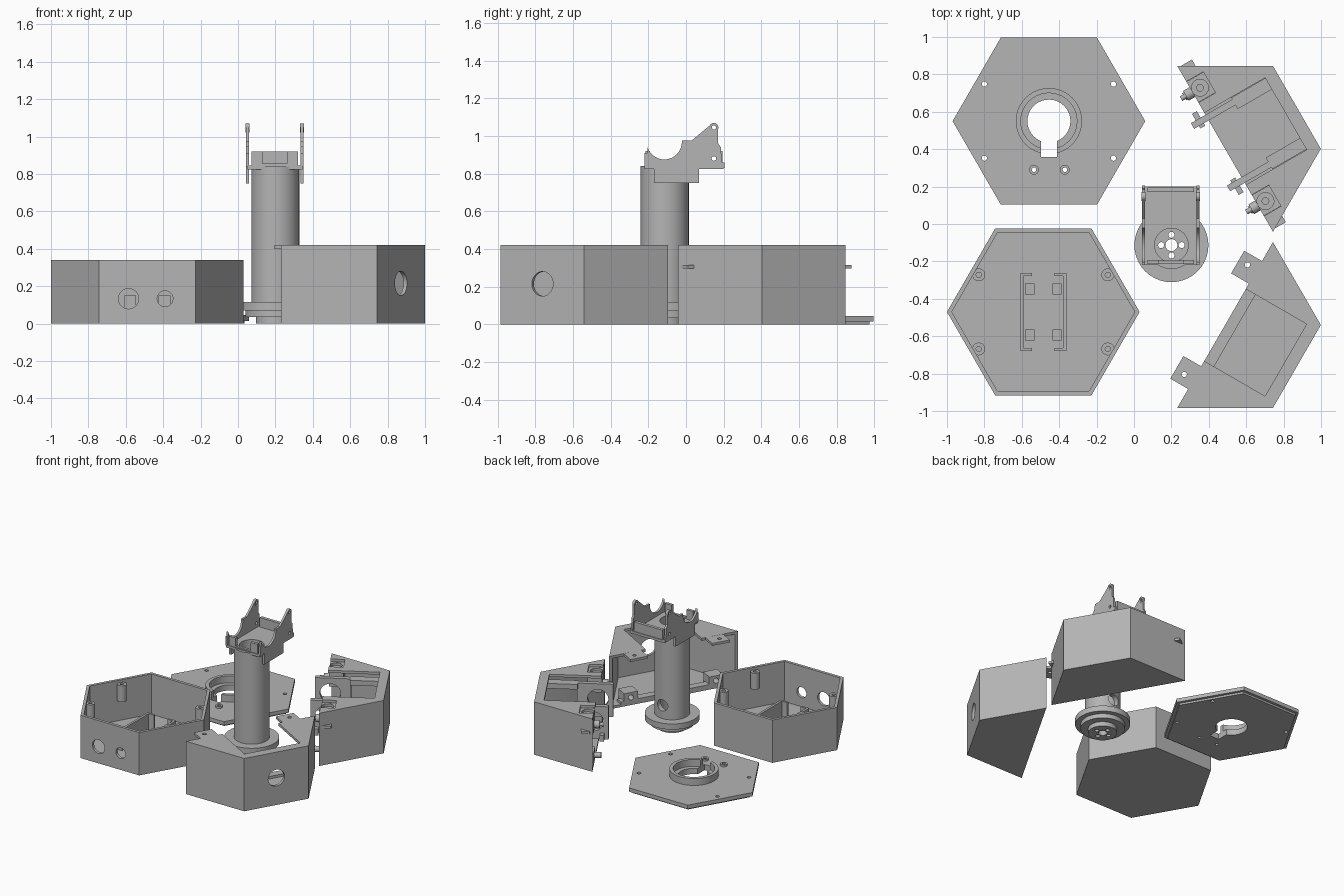
import bpy, bmesh, math
from mathutils import Matrix, Vector

if "Cube" in bpy.data.objects:
    bpy.data.objects.remove(bpy.data.objects["Cube"])

GREY = bpy.data.materials.new("plain_grey")
GREY.diffuse_color = (0.46, 0.46, 0.46, 1)
GREY.use_nodes = True
GREY.node_tree.nodes["Principled BSDF"].inputs["Base Color"].default_value = GREY.diffuse_color
ID = Matrix.Identity(4)


def prism(name, pts, z0, z1, m=ID):
    """Extrude a flat outline from z0 to z1."""
    bm = bmesh.new()
    face = bm.faces.new([bm.verts.new((p[0], p[1], z0)) for p in pts])
    new = bmesh.ops.extrude_face_region(bm, geom=[face])["geom"]
    bmesh.ops.translate(bm, vec=(0, 0, z1 - z0),
                        verts=[v for v in new if isinstance(v, bmesh.types.BMVert)])
    bmesh.ops.recalc_face_normals(bm, faces=bm.faces)
    bmesh.ops.transform(bm, matrix=m, verts=bm.verts)
    me = bpy.data.meshes.new(name)
    bm.to_mesh(me)
    bm.free()
    me.materials.append(GREY)
    ob = bpy.data.objects.new(name, me)
    bpy.context.collection.objects.link(ob)
    return ob


def ngon(r, n=40, cx=0, cy=0, a0=0.0):
    return [(cx + r * math.cos(a0 + math.tau * i / n), cy + r * math.sin(a0 + math.tau * i / n)) for i in range(n)]


def rect(x0, x1, y0, y1):
    return [(x0, y0), (x1, y0), (x1, y1), (x0, y1)]


def box(name, x0, x1, y0, y1, z0, z1, m=ID):
    return prism(name, rect(x0, x1, y0, y1), z0, z1, m)


def cyl(name, x, y, r, z0, z1, m=ID):
    return prism(name, ngon(r, 40, x, y), z0, z1, m)


def rod(name, start, axis, r, length, m=ID):
    """Cylinder along any axis."""
    q = Vector(axis).to_track_quat('Z', 'Y').to_matrix().to_4x4()
    return prism(name, ngon(r, 40), 0, length, m @ Matrix.Translation(start) @ q)


def boolean(ob, others, op='DIFFERENCE'):
    bpy.context.view_layer.objects.active = ob
    for c in others:
        mod = ob.modifiers.new("cut", 'BOOLEAN')
        mod.operation, mod.object, mod.solver = op, c, 'EXACT'
        bpy.ops.object.modifier_apply(modifier=mod.name)
        bpy.data.objects.remove(c)
    return ob


def ring(name, x, y, r, hole, z0, z1, m=ID):
    return boolean(cyl(name, x, y, r, z0, z1, m), [cyl("c", x, y, hole, z0 - .01, z1 + .01, m)])


# --- Lid: hexagonal plate with lip, collar, slot and screw holes
LX, LY = -.455, .55
lid = prism("lid_plate", ngon(.515, 6, LX, LY), .015, .045)
lip = prism("lid_lip", ngon(.49, 6, LX, LY), 0, .016)
collar = ring("lid_collar", LX, LY, .177, .15, .044, .1)
for part in (lid, lip):
    boolean(part, [cyl("c", LX, LY, .115, -.1, .2)])
    boolean(part, [cyl("c", LX + sx * .345, LY + sy * .198, .014, -.1, .2)
                   for sx in (-1, 1) for sy in (-1, 1)])
    boolean(part, [cyl("c", x, .29, .012, -.1, .2) for x in (-.535, -.37)])
for part in (lid, lip, collar):
    boolean(part, [box("c", LX - .042, LX + .042, .357, LY, -.1, .2)])
for x in (-.535, -.37):
    ring("lid_boss", x, .29, .026, .012, .044, .06)

# --- Hexagonal tray with holes, hanging screw bosses and holder rails
BX, BY = -.485, -.47
tray = prism("tray", ngon(.515, 6, BX, BY), 0, .34)
boolean(tray, [prism("c", ngon(.489, 6, BX, BY), .02, .5),
               rod("c", (-.585, -1, .133), (0, 1, 0), .054, .2),
               rod("c", (-.39, -1, .133), (0, 1, 0), .042, .2)])
for sx in (-1, 1):
    for sy in (-1, 1):
        ring("tray_boss", BX + sx * .345, BY + sy * .198, .034, .014, .19, .32)
        cx, cy = BX + sx * .073, BY - .1 + .1 + sy * .123
        box("tray_pad", cx - .025, cx + .025, cy - .03, cy + .03, .015, .035)
        ex, ey = sorted((BX + sx * .123, BX + sx * .06)), BY - .1 + .1 + sy * .2
        box("rail_foot", ex[0], ex[1], ey - .008, ey + .008, .015, .15)
    rx = BX + sx * .115
    box("holder_rail", rx - .009, rx + .009, BY - .2, BY + .2, .015, .15)


# --- Half-hexagon housings; local x points inward from the open cut face
def half_hex(r, back=0.0):
    pts = [(0, -r), (r * .866, -r / 2), (r * .866, r / 2), (0, r)]
    return pts + [(-back, r), (-back, -r)] if back else pts


def housing(name, m):
    ob = prism(name, half_hex(.512), 0, .42, m)
    return boolean(ob, [prism("c", half_hex(.487, .1), .02, .4, m),
                        box("c", -.1, .375, -.222, .222, .3, .5, m)])


F = Matrix.Translation((.487, -.54, 0)) @ Matrix.Rotation(math.radians(-30), 4, 'Z')
R = Matrix.Translation((.487, .402, 0)) @ Matrix.Rotation(math.radians(30), 4, 'Z')

# front housing: side hole, top tabs, floor ridge and screw blocks
front = housing("front_housing", F)
boolean(front, [rod("c", (.38, 0, .215), (1, 0, 0), .065, .2, F)])
box("front_floor_ridge", 0, .06, -.42, .42, .015, .04, F)
for s in (-1, 1):
    y0, y1 = sorted((s * .255, s * .395))
    tab = box("front_tab", -.11, .02, y0, y1, .4, .4195, F)
    boolean(tab, [cyl("c", -.057, s * .338, .014, .3, .5, F)])
    blk = box("front_block", 0, .1, s * .338 - .055, s * .338 + .055, .015, .1, F)
    boolean(blk, [rod("c", (-.05, s * .338, .06), (1, 0, 0), .02, .12, F)])

# rear housing: sockets, pins, slot tongues and bracket arms
rear = housing("rear_housing", R)
for s in (-1, 1):
    y = s * .35
    boolean(rear, [box("c", -.05, .105, y - .065, y + .065, .35, .5, R)])
    blk = box("rear_socket", 0, .105, y - .064, y + .064, .26, .4, R)
    boolean(blk, [cyl("c", .047, y, .045, .38, .5, R), cyl("c", .047, y, .018, .2, .5, R)])
    rod("rear_pin_head", (-.04, y, .305), (1, 0, 0), .03, .045, R)
    rod("rear_pin", (-.07, y, .305), (1, 0, 0), .014, .08, R)
    low = box("rear_block", 0, .1, y - .055, y + .055, .015, .1, R)
    rod("rear_low_pin", (-.05, y, .06), (1, 0, 0), .022, .06, R)
    y0, y1 = sorted((s * .39, s * .502))
    box("rear_tongue", .02, .085, y0, y1, .296, .315, R)
    # bracket arm with round opening, rail behind it and a small foot
    y0, y1 = sorted((s * .175, s * .21))
    arm = box("bracket_arm", -.09, .17, y0, y1, .12, .38, R)
    boolean(arm, [rod("c", (.02, s * .1, .26), (0, s, 0), .075, .2, R)])
    y0, y1 = sorted((s * .15, s * .22))
    box("bracket_rail", .165, .425, y0, y1, .34, .38, R)
    y0, y1 = sorted((s * .16, s * .25))
    box("bracket_foot", -.06, -.03, y0, y1, .12, .17, R)

# --- Column: stepped base, hollow tube with a cable hole
CX, CY = .2, -.113
for nm, r, z0, z1 in (("base_horn", .105, 0, .036), ("base_step", .16, .035, .071), ("base_flange", .198, .07, .115)):
    part = cyl(nm, CX, CY, r, z0, z1)
    holes = [(0, 0, .032)] + [(.055 * math.cos(k * math.pi / 2), .055 * math.sin(k * math.pi / 2), .016) for k in range(4)]
    if nm == "base_horn":
        boolean(part, [cyl("c", CX + a, CY + b, r2, -.1, .2) for a, b, r2 in holes])
    else:
        boolean(part, [cyl("c", CX, CY, .09, -.1, .2)])
tube = ring("column_tube", CX, CY, .128, .09, .1, .84)
boolean(tube, [rod("c", (CX, CY + .05, .22), (0, 1, 0), .045, .2)])

# --- Head: floor plate, end walls and two side cheeks
floor = box("head_floor", .05, .345, -.22, .2, .825, .845)
boolean(floor, [cyl("c", CX, CY, .09, .7, 1)])
box("head_rear_wall", .072, .32, .17, .195, .84, .92)
for s in (-1, 1):
    x0, x1 = sorted((.196 + s * .066, .196 + s * .124))
    box("head_front_post", x0, x1, -.215, -.192, .84, .92)
box("head_front_sill", .13, .262, -.215, -.195, .84, .855)

cheek = [(-.17, .75), (.07, .75), (.07, .83), (.205, .83), (.205, .86), (.19, .86), (.185, .94),
         (.17, .96), (.17, 1.04), (.135, 1.063), (.03, .975), (-.205, .975), (-.205, .91),
         (-.22, .91), (-.22, .84), (-.17, .84)]
YZ = Matrix(((0, 0, 1, 0), (1, 0, 0, 0), (0, 1, 0, 0), (0, 0, 0, 1)))  # outline (y, z), thickness along x
for x in (.042, .333):
    side = prism("head_cheek", cheek, x, x + .017, YZ)
    boolean(side, [prism("c", ngon(.093, 40, -.115, .968), x - .02, x + .04, YZ),
                   prism("c", ngon(.012, 20, .148, .88), x - .02, x + .04, YZ),
                   prism("c", ngon(.02, 20, .148, 1.045), x - .02, x + .04, YZ)])
    eye = prism("cheek_eyelet", ngon(.024, 28, .148, 1.045), x - .002, x + .019, YZ)
    boolean(eye, [prism("c", ngon(.011, 20, .148, 1.045), x - .02, x + .04, YZ)])

# --- Smooth round walls, keep hard edges
for ob in bpy.context.collection.objects:
    bpy.ops.object.select_all(action='DESELECT')
    ob.select_set(True)
    bpy.context.view_layer.objects.active = ob
    bpy.ops.object.shade_smooth_by_angle(angle=math.radians(30))
